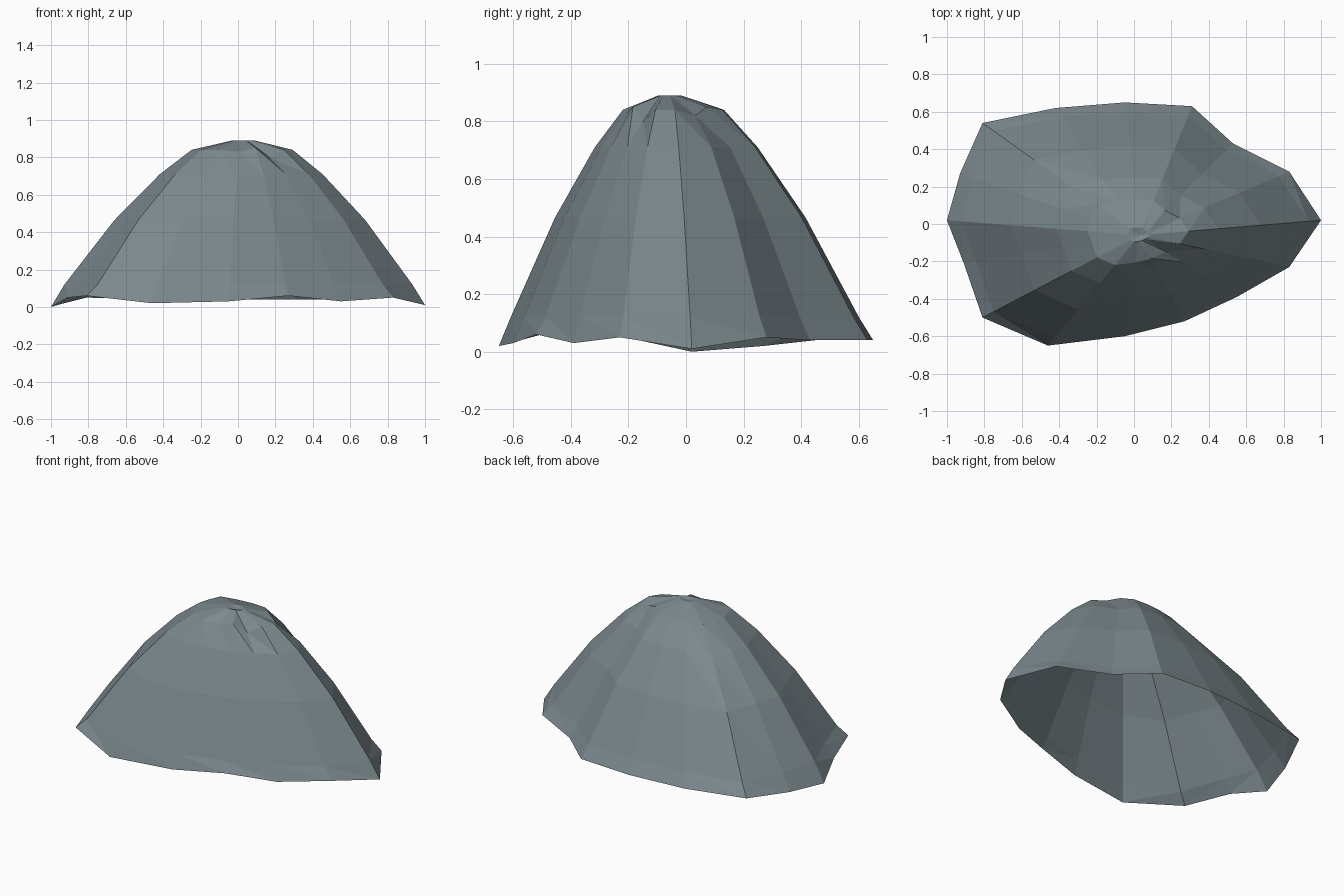
import bpy
import bmesh
from mathutils import Vector

# Remove only the default object
cube = bpy.data.objects.get("Cube")
if cube:
    bpy.data.objects.remove(cube, do_unlink=True)


def make_material(name, colour):
    material = bpy.data.materials.new(name)
    material.use_nodes = True
    material.diffuse_color = colour
    shader = material.node_tree.nodes["Principled BSDF"]
    shader.inputs["Base Color"].default_value = colour
    shader.inputs["Roughness"].default_value = 0.8
    return material


# Ragged bottom rim, counterclockwise from the +x tip
RIM = [
    (1, .02, .01), (.83, .28, .05), (.53, .43, .04), (.31, .63, .04),
    (-.05, .65, .04), (-.42, .62, .04), (-.81, .54, .05), (-.93, .27, .02),
    (-1, .02, 0), (-.91, -.21, .05), (-.81, -.5, .06), (-.46, -.65, .02),
    (-.05, -.6, .03), (.27, -.52, .06), (.55, -.39, .03), (.83, -.23, .05),
]
APEX = Vector((.03, -.06, .88))

# Rings from crown to skirt: share of the distance from apex to rim, height
RINGS = [(.06, .89), (.27, .84), (.435, .71), (.67, .465), (.93, .12)]

# Local dents and bumps: (ring, spoke) -> height change
DENTS = {
    (1, 14): -.04, (1, 1): -.02, (1, 12): -.01, (1, 13): .01,
    (1, 2): .01, (2, 6): -.03, (3, 6): -.01,
}


def ring_point(ring, spoke):
    share, height = RINGS[ring]
    point = APEX.lerp(Vector(RIM[spoke]), share)
    point.z = height + DENTS.get((ring, spoke), 0)
    return point


def build_shell(name, material):
    mesh = bpy.data.meshes.new(name)
    bm = bmesh.new()
    count = len(RIM)

    # Rings of vertices, ending with the rim
    apex = bm.verts.new(APEX)
    loops = [[bm.verts.new(ring_point(r, s)) for s in range(count)]
             for r in range(len(RINGS))]
    loops.append([bm.verts.new(point) for point in RIM])

    for spoke in range(count):
        following = (spoke + 1) % count
        # Crown fan
        bm.faces.new((apex, loops[0][spoke], loops[0][following]))
        # Triangulated strips running down to the rim
        for inner, outer in zip(loops, loops[1:]):
            bm.faces.new((inner[spoke], outer[spoke], outer[following]))
            bm.faces.new((inner[spoke], outer[following], inner[following]))

    for face in bm.faces:
        face.smooth = False
    bm.to_mesh(mesh)
    bm.free()
    mesh.materials.append(material)
    shell = bpy.data.objects.new(name, mesh)
    bpy.context.collection.objects.link(shell)
    return shell


slate = make_material("slate_grey", (.2, .25, .27, 1))
build_shell("draped_shell", slate)
